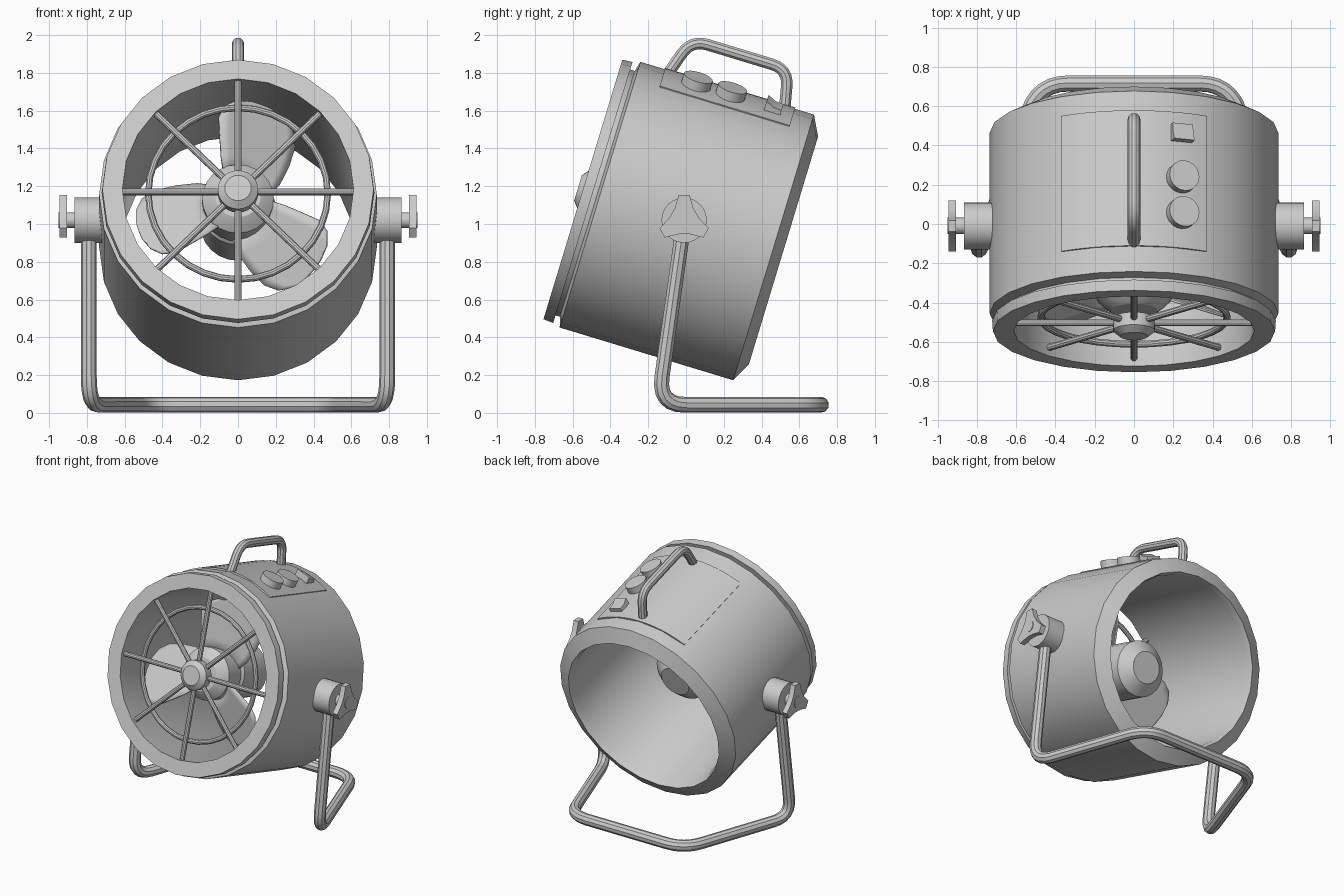
import bpy, bmesh, math
from mathutils import Matrix, Vector

cube = bpy.data.objects.get("Cube")
if cube:
    bpy.data.objects.remove(cube, do_unlink=True)

grey = bpy.data.materials.new("light_grey")
grey.use_nodes = True
grey.diffuse_color = (0.6, 0.6, 0.6, 1)
grey.node_tree.nodes["Principled BSDF"].inputs["Base Color"].default_value = grey.diffuse_color

# Drum frame: local y runs backward along the fan axis, z is radial up
TILT = Matrix.Translation((0, -0.01, 1.02)) @ Matrix.Rotation(math.radians(-16.9), 4, 'X')
WORLD = Matrix.Identity(4)


def add_mesh(name, mesh, matrix):
    mesh.materials.clear()
    mesh.materials.append(grey)
    mesh.shade_smooth()
    mesh.set_sharp_from_angle(angle=math.radians(32))
    obj = bpy.data.objects.new(name, mesh)
    obj.matrix_world = matrix
    bpy.context.collection.objects.link(obj)
    return obj


def finish(name, bm, matrix):
    bmesh.ops.recalc_face_normals(bm, faces=bm.faces)
    mesh = bpy.data.meshes.new(name)
    bm.to_mesh(mesh)
    bm.free()
    return add_mesh(name, mesh, matrix)


def lathe(name, profile, seg=24, matrix=TILT, closed=False):
    """Turn (along, radius) points round local y; open profiles get caps."""
    bm = bmesh.new()
    rings = []
    for along, rad in profile:
        angles = [math.tau * i / seg for i in range(seg)]
        rings.append([bm.verts.new((rad * math.sin(a), along, rad * math.cos(a))) for a in angles])
    pairs = list(zip(rings, rings[1:]))
    if closed:
        pairs.append((rings[-1], rings[0]))
    else:
        bm.faces.new(rings[0])
        bm.faces.new(rings[-1])
    for a, b in pairs:
        for i in range(seg):
            j = (i + 1) % seg
            bm.faces.new((a[i], a[j], b[j], b[i]))
    return finish(name, bm, matrix)


def tube(name, corners, radius, bend=0.0, matrix=WORLD, cyclic=False, sides=3):
    """Round rod through corner points, with rounded bends."""
    pts = [Vector(c) for c in corners]
    path = list(pts)
    if bend:
        path = [pts[0]]
        for a, b, c in zip(pts, pts[1:], pts[2:]):
            start = b + (a - b).normalized() * bend
            end = b + (c - b).normalized() * bend
            for i in range(7):
                t = i / 6
                path.append(start * (1 - t) ** 2 + b * (2 * t * (1 - t)) + end * t * t)
        path.append(pts[-1])
    curve = bpy.data.curves.new(name, 'CURVE')
    curve.dimensions = '3D'
    curve.bevel_depth = radius
    curve.bevel_resolution = sides
    curve.use_fill_caps = True
    spline = curve.splines.new('POLY')
    spline.points.add(len(path) - 1)
    for p, co in zip(spline.points, path):
        p.co = (*co, 1)
    spline.use_cyclic_u = cyclic
    helper = bpy.data.objects.new(name + "_path", curve)
    mesh = bpy.data.meshes.new_from_object(helper)
    bpy.data.objects.remove(helper)
    return add_mesh(name, mesh, matrix)


def prism(name, outline, depth, matrix):
    """Extrude an outline in local xz along local y."""
    bm = bmesh.new()
    face = bm.faces.new([bm.verts.new((x, 0, z)) for x, z in outline])
    out = bmesh.ops.extrude_face_region(bm, geom=[face])
    moved = [v for v in out["geom"] if isinstance(v, bmesh.types.BMVert)]
    bmesh.ops.translate(bm, verts=moved, vec=(0, depth, 0))
    return finish(name, bm, matrix)


# Drum shell with front lip, groove and chamfered back edge
lathe("drum", [(-0.465, 0.735), (0.495, 0.735), (0.55, 0.63), (0.5, 0.615),
               (-0.52, 0.612), (-0.52, 0.68), (-0.48, 0.68)], closed=True)
lathe("front_ring", [(-0.56, 0.612), (-0.56, 0.718), (-0.505, 0.722), (-0.505, 0.612)], closed=True)

# Front grille
for i in range(8):
    a = math.tau * i / 8
    tube(f"grille_spoke_{i + 1}", [(r * math.sin(a), -0.515, r * math.cos(a)) for r in (0.05, 0.63)],
         0.018, matrix=TILT)
loop = [math.tau * i / 32 for i in range(32)]
tube("grille_ring", [(0.475 * math.sin(a), -0.485, 0.475 * math.cos(a)) for a in loop],
     0.018, matrix=TILT, cyclic=True)
lathe("grille_hub", [(-0.587, 0.07), (-0.557, 0.107), (-0.49, 0.107)])

# Fan and motor
lathe("fan_hub", [(-0.45, 0.12), (-0.43, 0.15), (-0.39, 0.19), (-0.24, 0.19)])
lathe("motor", [(-0.25, 0.17), (-0.21, 0.2), (0.08, 0.2), (0.15, 0.115)])

# Blade rows: radius, start angle, end angle
BLADE = [(0.15, -30, 75), (0.25, -21, 61), (0.35, -16, 50), (0.45, -13, 42),
         (0.51, -8, 35), (0.54, -1, 27), (0.55, 7, 18)]
for k in range(3):
    bm = bmesh.new()
    rows = []
    for rad, lo, hi in BLADE:
        row = []
        for i in range(9):
            deg = lo + (hi - lo) * i / 8
            a = math.radians(deg)
            pitch = 0.5 * rad * math.sin(math.radians(deg - 14))
            row.append(bm.verts.new((rad * math.sin(a), -0.33 + pitch, rad * math.cos(a))))
        rows.append(row)
    for a, b in zip(rows, rows[1:]):
        for i in range(8):
            bm.faces.new((a[i], a[i + 1], b[i + 1], b[i]))
    blade = finish(f"fan_blade_{k + 1}", bm, TILT @ Matrix.Rotation(math.tau * k / 3, 4, 'Y'))
    solid = blade.modifiers.new("thickness", 'SOLIDIFY')
    solid.thickness = 0.012
    solid.offset = 0

# Carrying handle
tube("handle", [(0, -0.31, 0.71), (0, -0.24, 0.925), (0, 0.295, 0.925), (0, 0.34, 0.71)],
     0.032, bend=0.09, matrix=TILT)

# Curved control panel
bm = bmesh.new()
rows = []
for rad in (0.728, 0.742):
    for y in (-0.33, 0.39):
        angles = [math.radians(-30 + 5 * i) for i in range(13)]
        rows.append([bm.verts.new((rad * math.sin(a), y, rad * math.cos(a))) for a in angles])
order = [rows[0], rows[1], rows[3], rows[2]]
for a, b in zip(order, order[1:] + order[:1]):
    for i in range(12):
        bm.faces.new((a[i], a[i + 1], b[i + 1], b[i]))
for i in (0, -1):
    bm.faces.new([row[i] for row in order])
finish("control_panel", bm, TILT)

# Controls stand radially on the panel
LEAN = TILT @ Matrix.Rotation(math.radians(19), 4, 'Y')
UP = Matrix.Rotation(math.radians(90), 4, 'X')
for name, y in (("front_dial", -0.148), ("rear_dial", 0.042)):
    lathe(name, [(0.72, 0.08), (0.79, 0.08)], 20, LEAN @ Matrix.Translation((0, y, 0)) @ UP)
TURN = Matrix.Rotation(math.radians(90), 4, 'Z')
prism("switch", [(-0.045, 0.72), (0.045, 0.72), (0.045, 0.765), (0, 0.768), (-0.045, 0.79)],
      0.11, LEAN @ Matrix.Translation((0.055, 0.28, 0)) @ TURN)

# Pivots and three-lobed clamping knobs on both sides
star = []
for k in range(3):
    for deg, rad in ((-38, 0.08), (-12, 0.137), (12, 0.137), (38, 0.08)):
        a = math.radians(120 * k + deg)
        star.append((rad * math.sin(a), rad * math.cos(a)))
for side, s in (("left", 1), ("right", -1)):
    m = Matrix.Translation((0, -0.01, 1.02)) @ Matrix.Rotation(math.radians(-90 * s), 4, 'Z')
    lathe(f"{side}_pivot", [(0.69, 0.12), (0.865, 0.12)], 24, m)
    lathe(f"{side}_knob_shaft", [(0.85, 0.042), (0.95, 0.042)], 16, m)
    prism(f"{side}_knob", star, 0.04, m @ Matrix.Translation((0, 0.905, 0)))

# Bent tube stand
half = [(0.79, -0.015, 0.98), (0.79, -0.148, 0.043), (0.485, 0.715, 0.043)]
tube("stand", half + [(-x, y, z) for x, y, z in reversed(half)], 0.042, bend=0.15)
